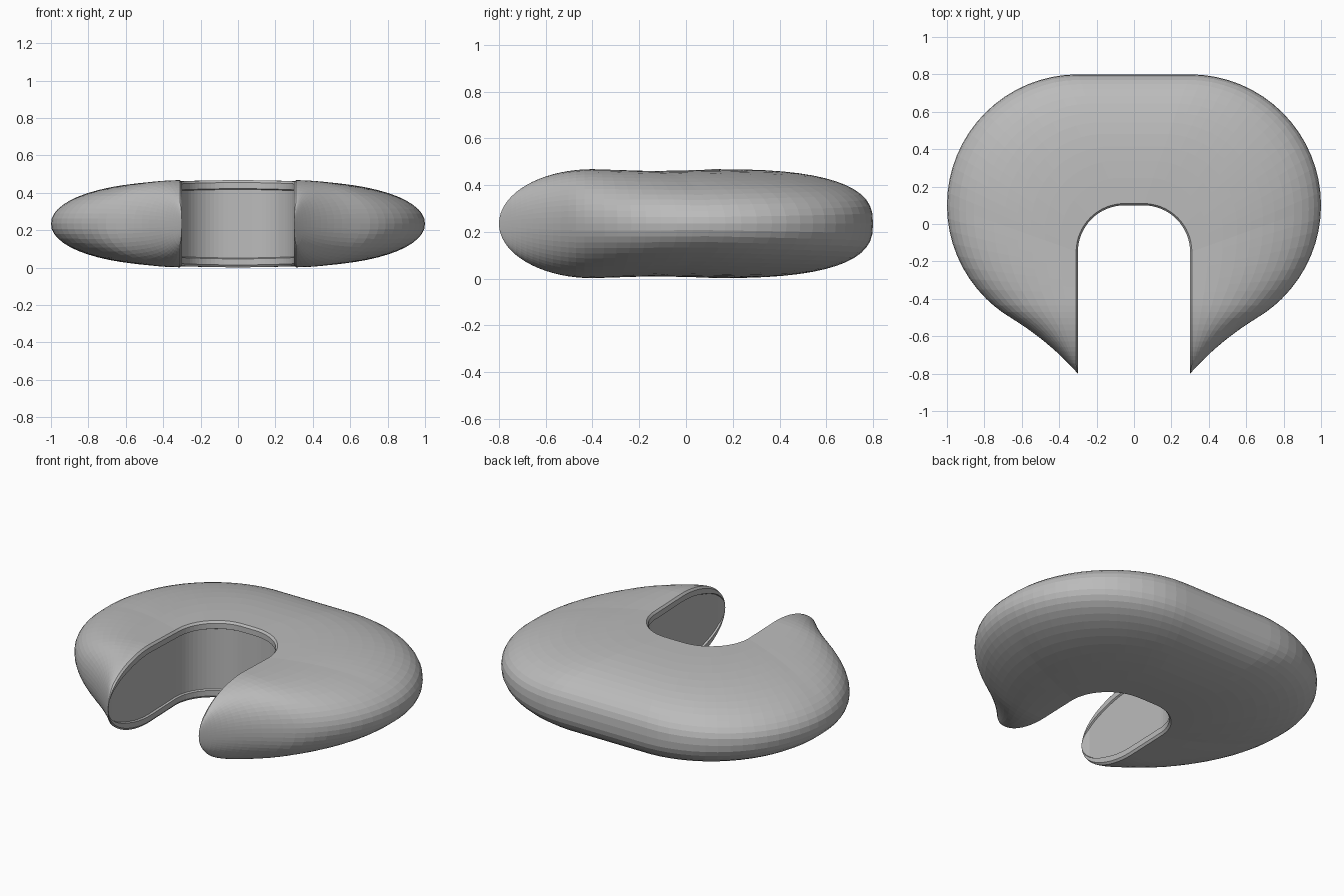
import bpy, bmesh, math
from mathutils import Vector

if "Cube" in bpy.data.objects:
    bpy.data.objects.remove(bpy.data.objects["Cube"])

MID = 0.235          # mid height of the cushion
N_SEC = 28           # points on the rounded part of each section


def outer_x(y):
    """Outline of the arm: round shoulder, then a slightly hollow run to the tip."""
    if y > -0.494:
        return 0.3 + math.sqrt(max(0.0, 0.49 - (y - 0.1) ** 2))
    t = (-0.252 + math.sqrt(0.0635 + 0.216 * (-0.494 - y))) / 0.108
    t = max(0.0, min(1.0, t))
    return 0.671 * (1 - t) ** 2 + 0.92 * t * (1 - t) + 0.3 * t * t


# Stations of the right half: inner point, outer point, half height, fullness
stations = []
for i in range(4):                                   # straight back
    f = i / 4
    stations.append((Vector((0.05 * f, 0.1)), Vector((0.3 * f, 0.8)), 0.233, 2.7))
for i in range(17):                                  # rounded shoulder
    f = i / 16
    a = math.pi / 2 * (1 - f)
    c, s = math.cos(a), math.sin(a)
    stations.append((Vector((0.05 + 0.25 * c, -0.15 + 0.25 * s)),
                     Vector((0.3 + 0.7 * c, 0.1 + 0.7 * s)),
                     0.233 - 0.008 * f, 2.7 - 0.6 * f))
for i in range(1, 9):                                # side
    f = i / 8
    a = -math.asin(0.5 / 0.7) * f
    stations.append((Vector((0.3, -0.15 - 0.25 * f)),
                     Vector((0.3 + 0.7 * math.cos(a), 0.1 + 0.7 * math.sin(a))),
                     0.225 + 0.008 * f, 2.1))
for i in range(1, 19):                               # tapering arm
    a = math.pi / 2 * i / 18
    y = -0.4 - 0.4 * math.sin(a)
    x = 0.3 if i == 18 else outer_x(y)
    stations.append((Vector((0.3, y)), Vector((x, y)), 0.233 * math.cos(a), 2.1))


def section(inner, outer, h, n):
    """Closed section: rounded cushion outside, rimmed and recessed wall inside."""
    w = (outer - inner).length
    d = (outer - inner).normalized() if w > 1e-6 else Vector((1, 0))
    lip = min(0.01, 0.2 * w)
    rim = min(0.05, 0.25 * h)
    pts = []
    for k in range(N_SEC + 1):
        a = math.pi * k / N_SEC
        u = abs(math.sin(a)) ** (2 / n)
        z = math.copysign(abs(math.cos(a)) ** (2 / n), math.cos(a))
        pts.append((lip + (w - lip) * u, z * h))
    wall = [(0, h - rim * 0.25), (0, h - rim * 0.9), (lip, h - rim)]
    pts += [(p, -z) for p, z in wall] + [(p, z) for p, z in reversed(wall)]
    return [(inner.x + d.x * p, inner.y + d.y * p, MID + z) for p, z in pts]


half = [section(*s) for s in stations]
mirrored = [[(-x, y, z) for x, y, z in sec] for sec in reversed(half[1:])]
rings = mirrored + half

# Horseshoe cushion skinned through all sections
bm = bmesh.new()
vr = [[bm.verts.new(p) for p in ring] for ring in rings]
n = len(vr[0])
for r0, r1 in zip(vr, vr[1:]):
    for k in range(n):
        bm.faces.new((r0[k], r0[(k + 1) % n], r1[(k + 1) % n], r1[k]))
bmesh.ops.remove_doubles(bm, verts=bm.verts, dist=0.0002)
bmesh.ops.recalc_face_normals(bm, faces=bm.faces)
mesh = bpy.data.meshes.new("horseshoe_cushion")
bm.to_mesh(mesh)
bm.free()
cushion = bpy.data.objects.new("horseshoe_cushion", mesh)
bpy.context.collection.objects.link(cushion)

grey = bpy.data.materials.new("plain grey")
grey.diffuse_color = (0.5, 0.5, 0.5, 1)
grey.use_nodes = True
grey.node_tree.nodes["Principled BSDF"].inputs["Base Color"].default_value = grey.diffuse_color
mesh.materials.append(grey)
